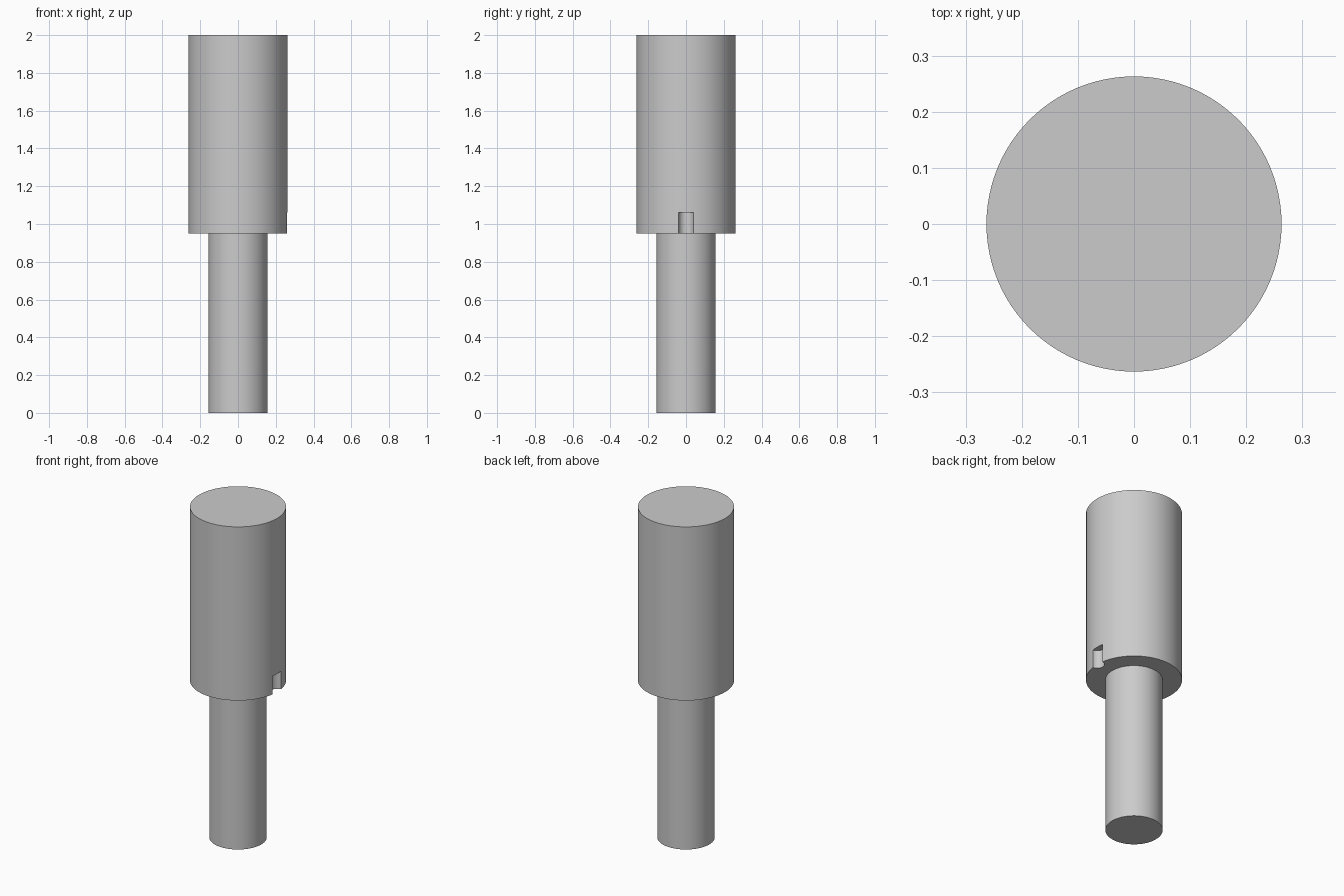
import bpy
import math

cube = bpy.data.objects.get("Cube")
if cube:
    bpy.data.objects.remove(cube, do_unlink=True)

HEAD_R, SHAFT_R, SLOT_R = 0.263, 0.157, 0.04
STEP_Z, SLOT_TOP, TOP_Z = 0.95, 1.06, 2.0

steel = bpy.data.materials.new("grey_steel")
steel.use_nodes = True
colour = (0.6, 0.6, 0.6, 1)
steel.diffuse_color = colour
steel.node_tree.nodes["Principled BSDF"].inputs["Base Color"].default_value = colour


def lathe(name, profile, sides, x=0.0):
    """Turn (radius, height) points into a closed solid with flat end caps."""
    verts = [(x + r * math.cos(2 * math.pi * i / sides),
              r * math.sin(2 * math.pi * i / sides), z)
             for r, z in profile for i in range(sides)]
    faces = [list(reversed(range(sides)))]
    for k in range(len(profile) - 1):
        low, high = k * sides, (k + 1) * sides
        for i in range(sides):
            j = (i + 1) % sides
            faces.append((low + i, low + j, high + j, high + i))
    faces.append(list(range(len(verts) - sides, len(verts))))
    mesh = bpy.data.meshes.new(name)
    mesh.from_pydata(verts, [], faces)
    mesh.materials.append(steel)
    obj = bpy.data.objects.new(name, mesh)
    bpy.context.collection.objects.link(obj)
    return obj


# Stepped pin: narrow shaft below, wide head above
pin = lathe("stepped_pin", [(SHAFT_R, 0), (SHAFT_R, STEP_Z),
                            (HEAD_R, STEP_Z), (HEAD_R, TOP_Z)], 96)

# Round-backed locating slot in the lower rim of the head
cutter = lathe("slot_cutter", [(SLOT_R, STEP_Z - 0.1), (SLOT_R, SLOT_TOP)],
               48, HEAD_R)
slot = pin.modifiers.new("locating_slot", "BOOLEAN")
slot.operation = "DIFFERENCE"
slot.solver = "EXACT"
slot.object = cutter

# Apply the cut, then smooth the round walls and keep the rims crisp
bpy.ops.object.select_all(action="DESELECT")
bpy.context.view_layer.objects.active = pin
pin.select_set(True)
bpy.ops.object.modifier_apply(modifier=slot.name)
bpy.data.objects.remove(cutter, do_unlink=True)
bpy.ops.object.shade_smooth_by_angle(angle=math.radians(30))
